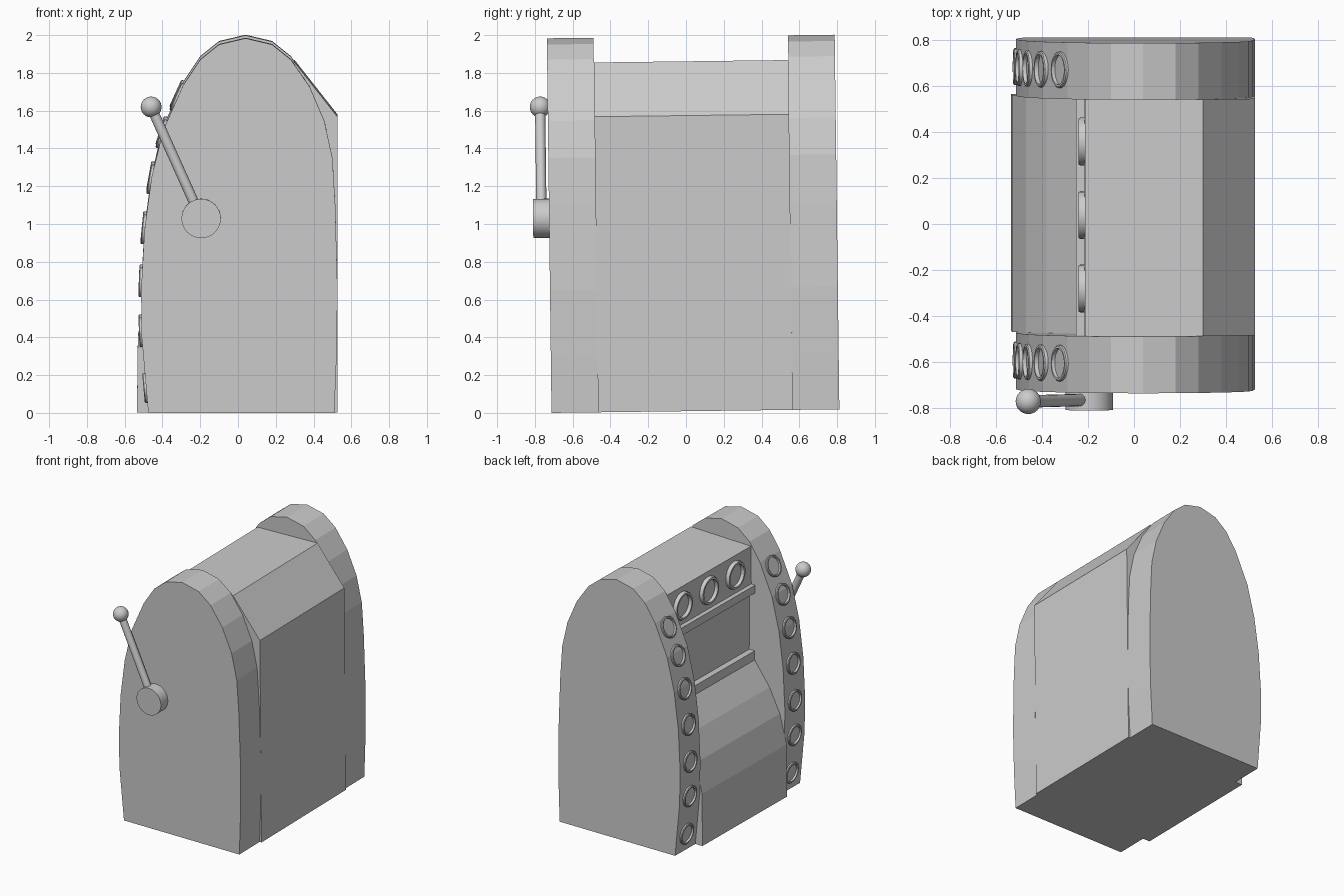
import bpy, bmesh, math
from mathutils import Matrix, Vector

if "Cube" in bpy.data.objects:
    bpy.data.objects.remove(bpy.data.objects["Cube"])

# The whole cabinet leans very slightly about x
TILT = Matrix.Translation((0, 0, 0.009)) @ Matrix.Rotation(0.0125, 4, 'X')


def finish(name, bm, smooth=False):
    bmesh.ops.recalc_face_normals(bm, faces=bm.faces)
    bm.transform(TILT)
    me = bpy.data.meshes.new(name)
    bm.to_mesh(me)
    bm.free()
    ob = bpy.data.objects.new(name, me)
    bpy.context.collection.objects.link(ob)
    if smooth:
        bpy.context.view_layer.objects.active = ob
        ob.select_set(True)
        bpy.ops.object.shade_smooth_by_angle(angle=math.radians(35))
        ob.select_set(False)
    return ob


def extrude_y(name, profile, y0, y1):
    bm = bmesh.new()
    f = bm.faces.new([bm.verts.new((x, y0, z)) for x, z in profile])
    new = bmesh.ops.extrude_face_region(bm, geom=[f])['geom']
    bmesh.ops.translate(bm, vec=(0, y1 - y0, 0),
                        verts=[v for v in new if isinstance(v, bmesh.types.BMVert)])
    return finish(name, bm)


def cylinder(name, a, b, r, seg):
    a, b = Vector(a), Vector(b)
    bm = bmesh.new()
    rot = (b - a).to_track_quat('Z', 'Y').to_matrix().to_4x4()
    bmesh.ops.create_cone(bm, cap_ends=True, segments=seg, radius1=r, radius2=r,
                          depth=(b - a).length,
                          matrix=Matrix.Translation((a + b) / 2) @ rot)
    return finish(name, bm, True)


def ring(name, centre, normal, r_out, r_in, height, seg=24):
    # flat-topped rim swept around the normal
    section = [(r_in, -0.012), (r_out, -0.012), (r_out, height * 0.7),
               (r_out - 0.005, height), (r_in + 0.003, height)]
    bm = bmesh.new()
    loops = []
    for i in range(seg):
        t = 2 * math.pi * i / seg
        loops.append([bm.verts.new((r * math.cos(t), r * math.sin(t), h)) for r, h in section])
    n = len(section)
    for i in range(seg):
        p, q = loops[i], loops[(i + 1) % seg]
        for j in range(n):
            k = (j + 1) % n
            bm.faces.new((p[j], q[j], q[k], p[k]))
    rot = Vector(normal).to_track_quat('Z', 'Y').to_matrix().to_4x4()
    bm.transform(Matrix.Translation(centre) @ rot)
    return finish(name, bm, True)


# Arched end panels
left = [(-0.475, 0), (-0.51, 0.4), (-0.513, 0.65), (-0.495, 0.97), (-0.457, 1.25),
        (-0.395, 1.50), (-0.29, 1.735), (-0.2, 1.87), (-0.1, 1.95)]
right = [(0.04, 1.983), (0.18, 1.95), (0.28, 1.87), (0.38, 1.725), (0.457, 1.545),
         (0.50, 1.35), (0.515, 1.1), (0.527, 0.65), (0.522, 0.3), (0.51, 0)]
extrude_y("front_end_panel", left + right, -0.712, -0.465)
extrude_y("back_end_panel", left + right, 0.565, 0.812)

# Central body with lamp strip, screen recess, ledges and bulging base
body = [(0.526, 0), (0.526, 1.565), (0.30, 1.852), (-0.213, 1.838), (-0.218, 1.55),
        (-0.252, 1.55), (-0.252, 1.49), (-0.205, 1.49), (-0.205, 1.045), (-0.252, 1.045),
        (-0.252, 0.975), (-0.38, 0.80), (-0.47, 0.62), (-0.53, 0.40), (-0.535, 0)]
extrude_y("cabinet_body", body, -0.465, 0.565)


# Lamp rims following the curved edge of both end panels
def edge_point(z):
    for (xa, za), (xb, zb) in zip(left, left[1:]):
        if za <= z <= zb:
            x = xa + (xb - xa) * (z - za) / (zb - za)
            return x, Vector((za - zb, 0, xb - xa))


for side, y in (("front", -0.585), ("back", 0.692)):
    for i, z in enumerate((0.13, 0.425, 0.69, 0.97, 1.235, 1.475, 1.67)):
        xl, _ = edge_point(z - 0.07)
        xh, _ = edge_point(z + 0.07)
        x, _ = edge_point(z)
        n = Vector((-0.14, 0, xh - xl))
        ring(f"{side}_edge_lamp_{i}", (x, y, z), n, 0.079, 0.062, 0.014)

# Three larger rims on the strip above the screen
for i, y in enumerate((-0.26, 0.06, 0.38)):
    ring(f"reel_lamp_{i}", (-0.216, y, 1.695), (-1, 0, 0), 0.104, 0.082, 0.026)

# Pull lever
cylinder("lever_hub", (-0.195, -0.70, 1.03), (-0.195, -0.797, 1.03), 0.104, 32)
cylinder("lever_rod", (-0.195, -0.752, 1.03), (-0.46, -0.752, 1.62), 0.027, 16)
bm = bmesh.new()
bmesh.ops.create_uvsphere(bm, u_segments=24, v_segments=16, radius=0.055,
                          matrix=Matrix.Translation((-0.46, -0.752, 1.62)))
finish("lever_knob", bm, True)
